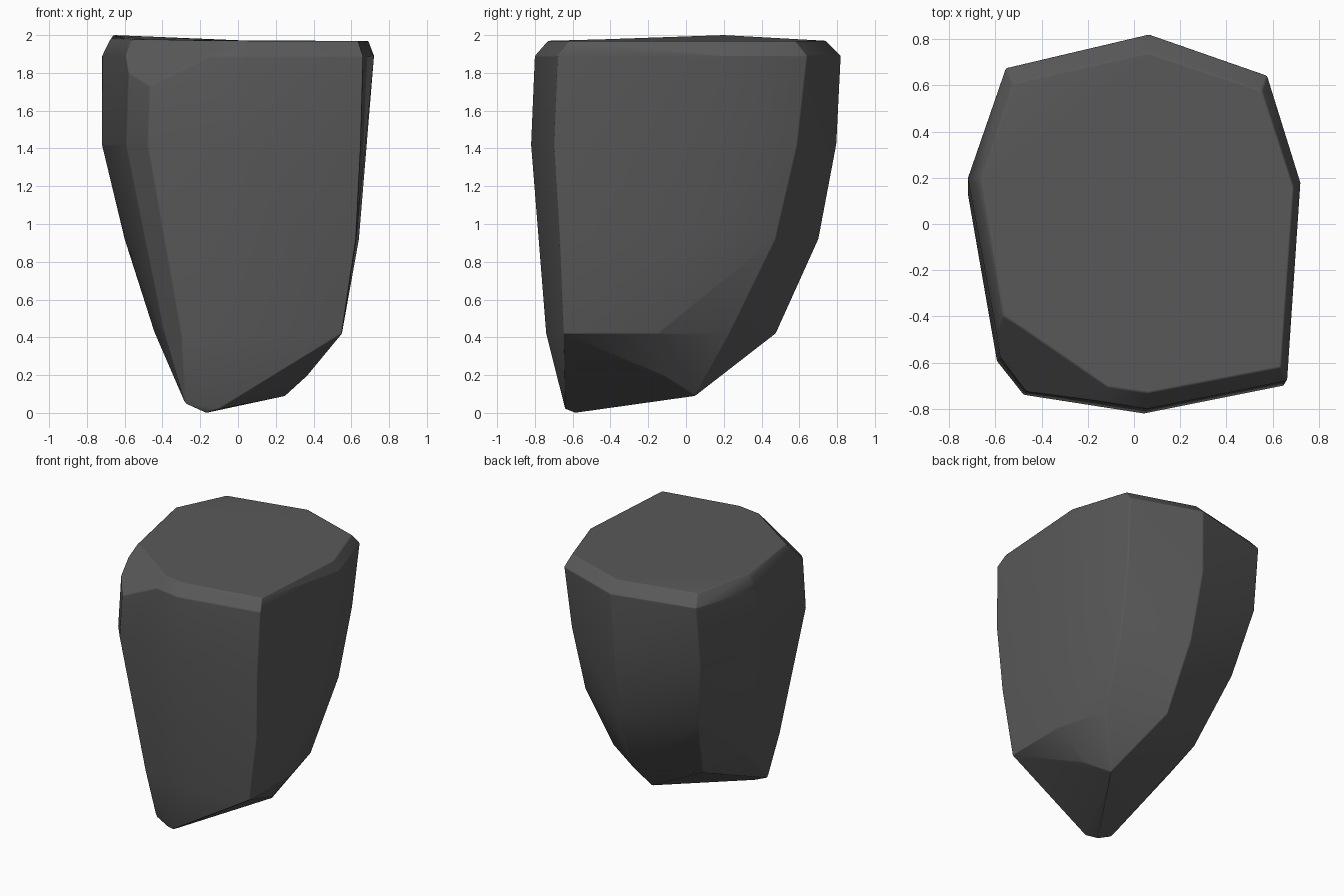
import bpy
import bmesh
from math import radians
from mathutils import Vector

# Remove only the default cube
cube = bpy.data.objects.get("Cube")
if cube:
    bpy.data.objects.remove(cube, do_unlink=True)

# Corners of the boulder's plan, as fractions of its half width and half depth
plan = {
    "back": (.09, 1),
    "back_left": (.8, .78),
    "left": (1, .21),
    "front_left": (.92, -.85),
    "front": (.08, -1),
    "front_right": (-.64, -.9),
    "right_front": (-.8, -.72),
    "right": (-1, .23),
    "back_right": (-.77, .82),
}

# Each level: height, right, left, front, back, and how far the back is pinched
levels = [
    (1.97, -.68, .69, -.73, .74, 0),
    (1.89, -.72, .72, -.8, .82, 0),
    (1.42, -.72, .69, -.82, .8, .05),
    (.92, -.6, .64, -.78, .71, .12),
    (.42, -.44, .55, -.74, .49, .25),
]

# High point of the top, and the narrow sloping foot
peak = [(-.66, .2, 2)]
foot = [(-.17, -.59, 0), (-.28, -.58, .05), (-.1, -.64, .02), (.25, .05, .09), (.36, -.1, .19)]


def make_material(name, shade):
    colour = (shade, shade, shade, 1)
    mat = bpy.data.materials.new(name)
    mat.use_nodes = True
    mat.diffuse_color = colour
    mat.node_tree.nodes["Principled BSDF"].inputs["Base Color"].default_value = colour
    return mat


def fit_between(fraction, low, high):
    return (low + high) / 2 + fraction * (high - low) / 2


def level_corners(height, right, left, front, back, pinch):
    """Fit the plan to one level: the back narrows to a ridge, the front stays broad."""
    for across, along in plan.values():
        if along > 0:
            along -= pinch * abs(across)
        else:
            across = max(-1, min(1, across * (1 + pinch / 2)))
        yield fit_between(across, right, left), fit_between(along, front, back), height


# Wrap all the corners in one closed skin
bm = bmesh.new()
for level in levels:
    for corner in level_corners(*level):
        bm.verts.new(corner)
for corner in peak + foot:
    bm.verts.new(corner)
hull = bmesh.ops.convex_hull(bm, input=bm.verts)
spare = {item for item in hull["geom_interior"] + hull["geom_unused"]
         if isinstance(item, bmesh.types.BMVert)}
bmesh.ops.delete(bm, geom=list(spare), context="VERTS")

# Chip off the upper front right corner
bmesh.ops.bisect_plane(bm, geom=bm.verts[:] + bm.edges[:] + bm.faces[:],
                       plane_co=Vector((-.45, -.48, 1.97)),
                       plane_no=Vector((-.4, -.6, .65)), clear_outer=True)
bmesh.ops.holes_fill(bm, edges=bm.edges[:], sides=0)

# Merge the nearly flat faces
bmesh.ops.dissolve_limit(bm, angle_limit=radians(4), verts=bm.verts[:], edges=bm.edges[:])
bmesh.ops.recalc_face_normals(bm, faces=bm.faces[:])

mesh = bpy.data.meshes.new("boulder")
bm.to_mesh(mesh)
bm.free()
boulder = bpy.data.objects.new("boulder", mesh)
bpy.context.collection.objects.link(boulder)
mesh.materials.append(make_material("dark_grey_stone", .1))
mesh.shade_smooth()

# Worn edges with soft shading
bevel = boulder.modifiers.new("worn_edges", "BEVEL")
bevel.width = .03
bevel.segments = 2
bevel.limit_method = "ANGLE"
bevel.angle_limit = radians(28)
normals = boulder.modifiers.new("soft_normals", "WEIGHTED_NORMAL")
normals.keep_sharp = True
